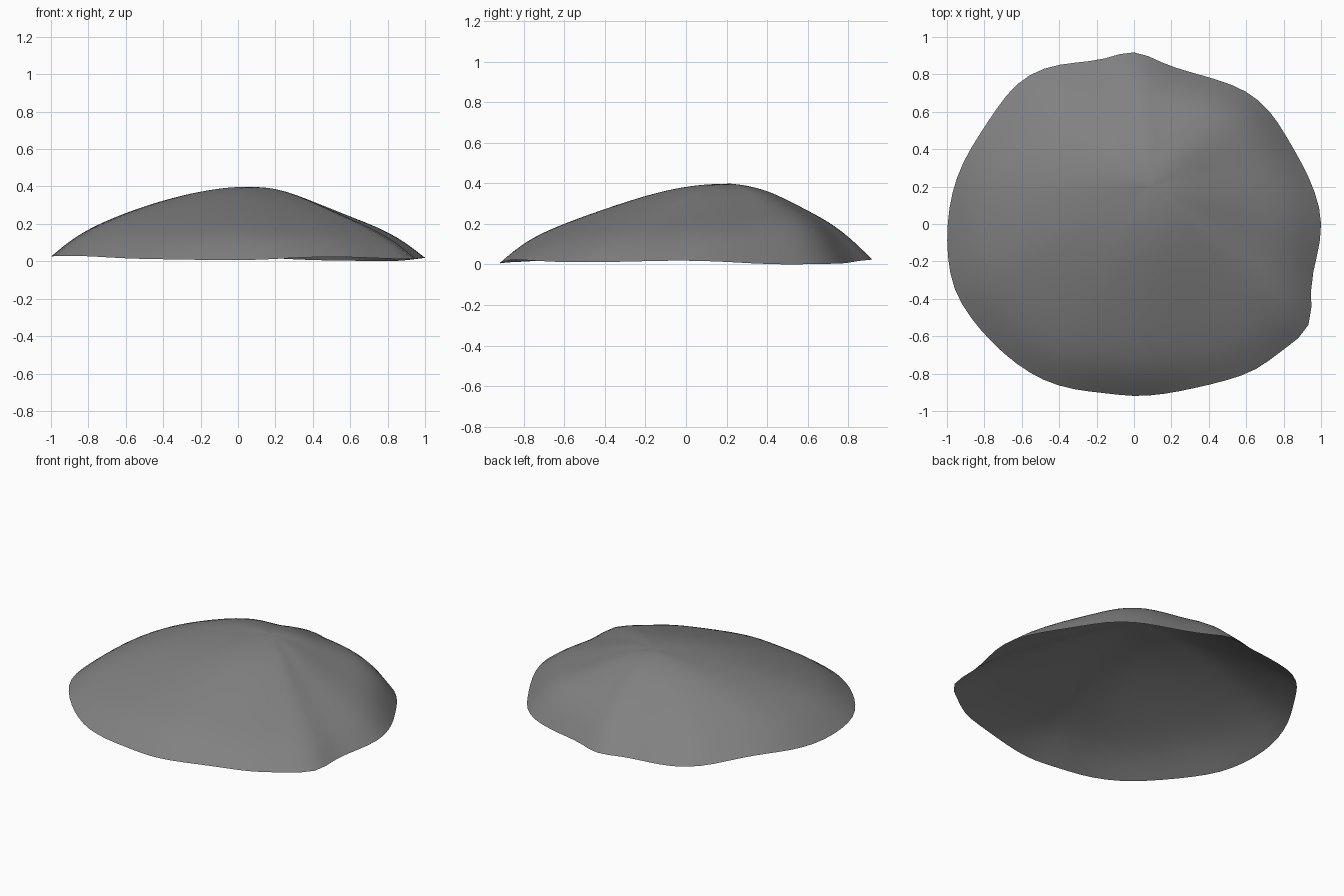
import bpy, bmesh, math

default_cube = bpy.data.objects.get("Cube")
if default_cube:
    bpy.data.objects.remove(default_cube)

# Outline radius every ten degrees, counter-clockwise from +x
OUTLINE = [1.012, .987, .955, .94, .95, .935, .892, .865, .87, .943, .89, .92,
           .97, .985, .96, .955, .975, .99, 1.0, 1.015, 1.03, 1.01, .99, .98,
           .97, .945, .917, .925, .925, .935, .97, 1.025, 1.04, 1.115, .995, .995]
# Height of the wavy rim every thirty degrees
RIM = [.02, .0, .005, .025, .03, .06, .025, .03, .012, .005, .025, .01]
# Slope heights from the summit to the rim, towards +x, +y, -x and -y
STEPS = [0, .15, .3, .45, .6, .75, .9, 1]
SLOPES = [[.403, .38, .32, .26, .205, .155, .09, .02],
          [.403, .397, .372, .315, .25, .175, .08, .02],
          [.403, .388, .356, .315, .263, .2, .12, .02],
          [.403, .392, .36, .31, .257, .2, .13, .02]]
# Swells and hollows: direction in degrees, amount, narrowness, position power
SWELLS = [(55, .06, 5, 3), (105, -.022, 8, 1), (155, .02, 6, 1),
          (350, .018, 5, 1), (235, -.02, 12, 3), (303, -.025, 12, 3)]
SUMMIT = (.09, .2)
RINGS = 16


def smooth_loop(values, position):
    """Blend smoothly around a closed list of values."""
    i = math.floor(position)
    f = position - i
    f = f * f * (3 - 2 * f)
    n = len(values)
    return values[i % n] * (1 - f) + values[(i + 1) % n] * f


def along(values, t):
    """Read a slope at a fraction t of the way to the rim."""
    for k in range(len(STEPS) - 1):
        if t <= STEPS[k + 1]:
            f = (t - STEPS[k]) / (STEPS[k + 1] - STEPS[k])
            return values[k] * (1 - f) + values[k + 1] * f
    return values[-1]


def height(turn, t):
    z = smooth_loop([along(slope, t) for slope in SLOPES], turn * 4)
    for direction, amount, narrow, power in SWELLS:
        facing = max(0, math.cos(math.tau * turn - math.radians(direction)))
        z += amount * facing ** narrow * math.sin(math.pi * t ** power)
    return z + (smooth_loop(RIM, turn * len(RIM)) - .02) * t ** 4


# Domed shell: rings of points from the summit out to the rim
bm = bmesh.new()
top = bm.verts.new((*SUMMIT, SLOPES[0][0]))
count = len(OUTLINE)
previous = None
for ring in range(1, RINGS + 1):
    t = ring / RINGS
    row = []
    for i, radius in enumerate(OUTLINE):
        turn = i / count
        x = radius * math.cos(math.tau * turn)
        y = radius * math.sin(math.tau * turn)
        row.append(bm.verts.new((SUMMIT[0] + (x - SUMMIT[0]) * t,
                                 SUMMIT[1] + (y - SUMMIT[1]) * t,
                                 height(turn, t))))
    for i in range(count):
        j = (i + 1) % count
        if previous:
            bm.faces.new((previous[i], row[i], row[j], previous[j]))
        else:
            bm.faces.new((top, row[i], row[j]))
    previous = row

# Ease out the creases without moving the rim
inner = [v for v in bm.verts if not v.is_boundary]
for _ in range(6):
    bmesh.ops.smooth_vert(bm, verts=inner, factor=.4, use_axis_z=True)

mesh = bpy.data.meshes.new("domed_shell")
bm.to_mesh(mesh)
bm.free()
shell = bpy.data.objects.new("domed_shell", mesh)
bpy.context.collection.objects.link(shell)
mesh.shade_smooth()
subdivision = shell.modifiers.new("rounding", 'SUBSURF')
subdivision.levels = subdivision.render_levels = 1

# Plain grey surface
grey = bpy.data.materials.new("stone_grey")
grey.use_nodes = True
colour = (.22, .22, .22, 1)
grey.diffuse_color = colour
bsdf = grey.node_tree.nodes["Principled BSDF"]
bsdf.inputs["Base Color"].default_value = colour
bsdf.inputs["Roughness"].default_value = .8
mesh.materials.append(grey)
